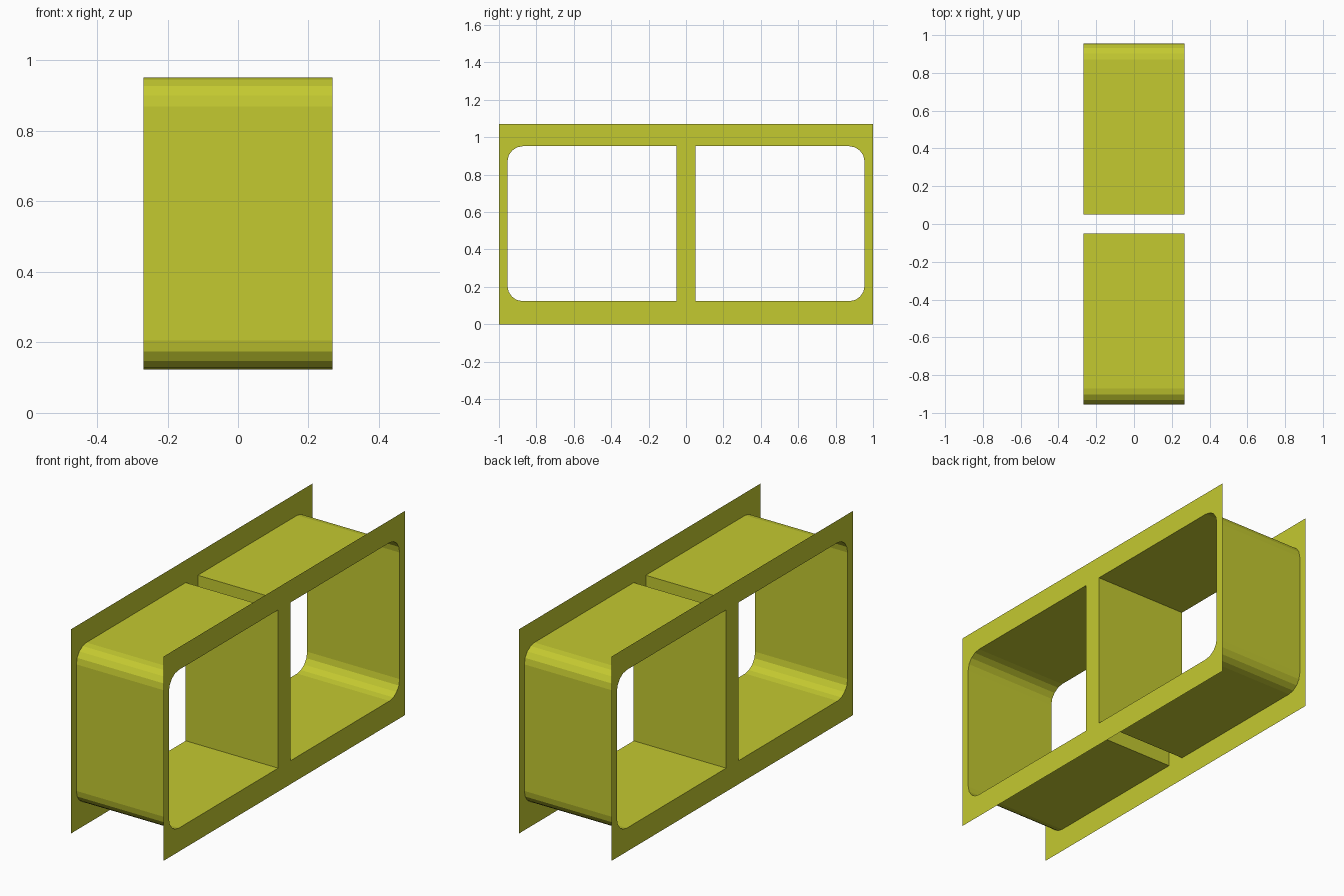
import bpy, bmesh
from math import pi, sin, cos

if "Cube" in bpy.data.objects:
    bpy.data.objects.remove(bpy.data.objects["Cube"])

HALF_X = 0.268            # half the spacing between the two face sheets
HEIGHT = 1.07
Y_IN, Y_OUT = 0.05, 0.955  # window limits
Z_LOW, Z_HIGH = 0.123, 0.952
RADIUS, STEPS = 0.083, 4

paint = bpy.data.materials.new("yellow_paint")
paint.diffuse_color = (0.55, 0.585, 0.03, 1)
paint.use_nodes = True
paint.node_tree.nodes["Principled BSDF"].inputs["Base Color"].default_value = paint.diffuse_color


def window(side):
    """Window outline (y, z): square inner corners, rounded outer corners."""
    pts = [(Y_IN, Z_LOW)]
    for cz, start in ((Z_LOW + RADIUS, -pi / 2), (Z_HIGH - RADIUS, 0)):
        for i in range(STEPS + 1):
            a = start + pi / 2 * i / STEPS
            pts.append((Y_OUT - RADIUS + RADIUS * cos(a), cz + RADIUS * sin(a)))
    pts.append((Y_IN, Z_HIGH))
    return [(side * y, z) for y, z in pts]


def ring(bm, pts, x):
    verts = [bm.verts.new((x, y, z)) for y, z in pts]
    edges = [bm.edges.new((v, verts[i - 1])) for i, v in enumerate(verts)]
    return verts, edges


def finish(bm, name):
    mesh = bpy.data.meshes.new(name)
    bm.to_mesh(mesh)
    bm.free()
    mesh.materials.append(paint)
    bpy.context.collection.objects.link(bpy.data.objects.new(name, mesh))


# Thin face sheets with two window openings
border = [(-1, 0), (1, 0), (1, HEIGHT), (-1, HEIGHT)]
for name, sx in (("left_face_sheet", -1), ("right_face_sheet", 1)):
    bm = bmesh.new()
    edges = []
    for outline in (border, window(-1), window(1)):
        edges += ring(bm, outline, sx * HALF_X)[1]
    bmesh.ops.triangle_fill(bm, edges=edges, use_beauty=True, normal=(sx, 0, 0))
    for f in bm.faces:
        f.normal_update()
        if f.normal.x * sx < 0:
            f.normal_flip()
    finish(bm, name)

# Open sleeves joining the windows of both sheets
for name, side in (("front_sleeve", -1), ("back_sleeve", 1)):
    bm = bmesh.new()
    a, _ = ring(bm, window(side), -HALF_X)
    b, _ = ring(bm, window(side), HALF_X)
    for i in range(len(a)):
        quad = (a[i - 1], a[i], b[i], b[i - 1])
        bm.faces.new(quad if side > 0 else quad[::-1])
    # Make the walls face away from the sleeve's axis
    bm.normal_update()
    top = max(bm.faces, key=lambda f: f.calc_center_median().z)
    if top.normal.z < 0:
        bmesh.ops.reverse_faces(bm, faces=bm.faces[:])
    finish(bm, name)
